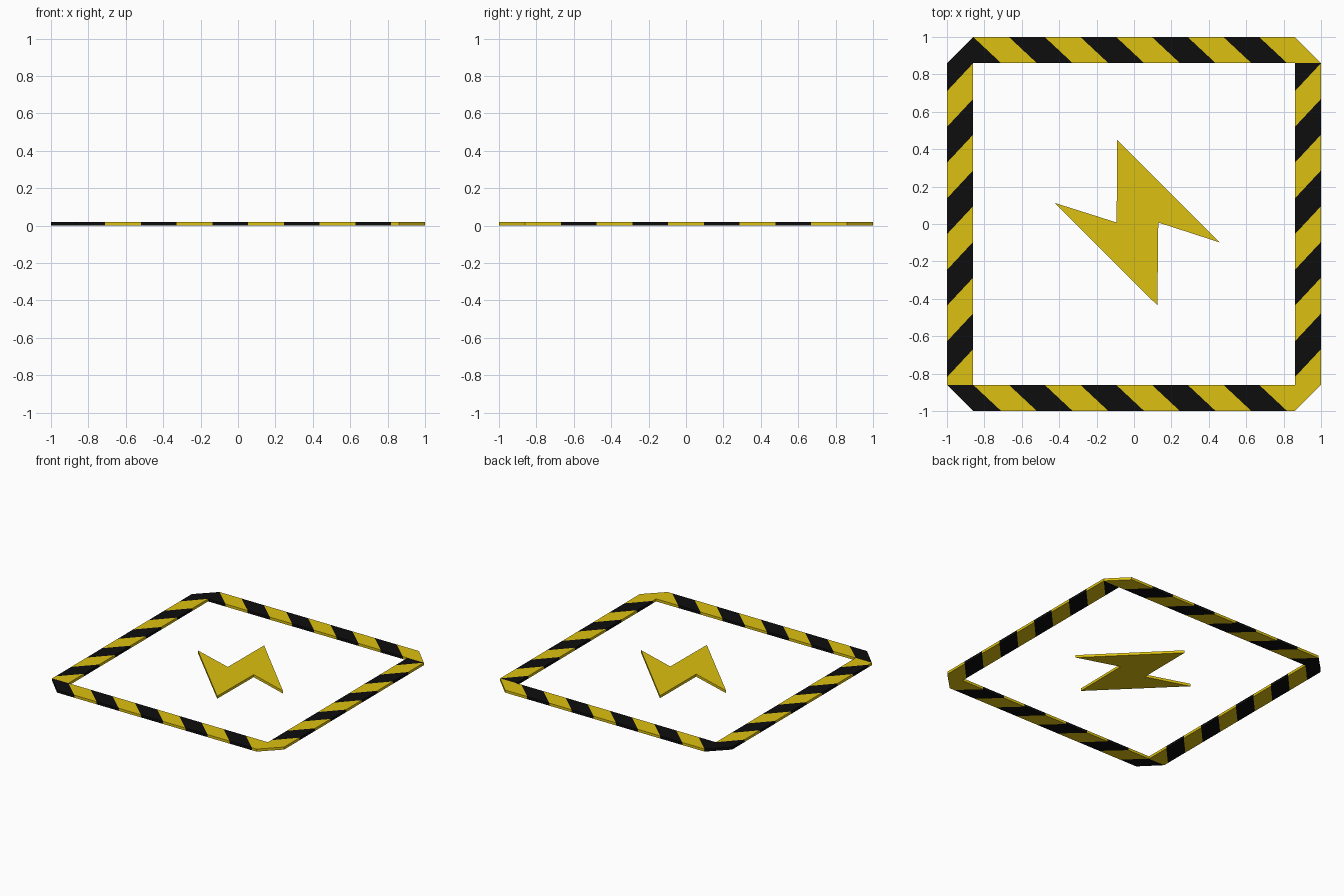
import bpy, bmesh

if "Cube" in bpy.data.objects:
    bpy.data.objects.remove(bpy.data.objects["Cube"])

T, I, O, SHIFT, N = 0.02, 0.86, 1.0, 0.15, 9


def material(name, rgb):
    m = bpy.data.materials.new(name)
    m.diffuse_color = (*rgb, 1)
    m.use_nodes = True
    m.node_tree.nodes["Principled BSDF"].inputs["Base Color"].default_value = m.diffuse_color
    return m


YELLOW, BLACK = 0, 1
MATS = [material("warning_yellow", (0.72, 0.53, 0.005)),
        material("warning_black", (0.004, 0.004, 0.004))]


def plate(name, polygons):
    """Merge coloured flat polygons into one sheet and thicken it upwards."""
    bm = bmesh.new()
    for pts, mat in polygons:
        f = bm.faces.new([bm.verts.new((x, y, 0)) for x, y in pts])
        f.material_index = mat
        f.normal_update()
        if f.normal.z < 0:
            f.normal_flip()
    bmesh.ops.remove_doubles(bm, verts=bm.verts, dist=1e-4)
    mesh = bpy.data.meshes.new(name)
    bm.to_mesh(mesh)
    bm.free()
    for m in MATS:
        mesh.materials.append(m)
    ob = bpy.data.objects.new(name, mesh)
    bpy.context.collection.objects.link(ob)
    mod = ob.modifiers.new("thickness", "SOLIDIFY")
    mod.thickness = T
    mod.offset = 1
    return ob


def striped_bar(place):
    """Slanted stripes; place(u, side) maps length/side to x, y."""
    step = 2 * I / N
    out = [([place(-I, 0), place(-I, 1), place(-I + SHIFT, 1)], BLACK)]
    for k in range(N):
        a = -I + k * step
        b = a + step
        pts = [place(a, 0), place(b, 0),
               place(min(b + SHIFT, I), 1), place(min(a + SHIFT, I), 1)]
        out.append((pts, BLACK if k % 2 else YELLOW))
    return out


# striped border: four bars and four cut corners
frame = []
for top in (O, -I):
    frame += striped_bar(lambda u, s: (u, top - s * (O - I)))
for right in (O, -I):
    frame += striped_bar(lambda u, s: (right - s * (O - I), -u))
for sx in (-1, 1):
    for sy in (-1, 1):
        frame.append(([(sx * I, sy * I), (sx * O, sy * I), (sx * I, sy * O)],
                      YELLOW if sx > 0 else BLACK))
plate("striped_border", frame)

# lightning bolt in the middle
bolt = [(-0.09, 0.45), (0.457, -0.098), (0.13, 0.008),
        (0.125, -0.435), (-0.425, 0.113), (-0.093, 0.008)]
plate("lightning_bolt", [(bolt, YELLOW)])
